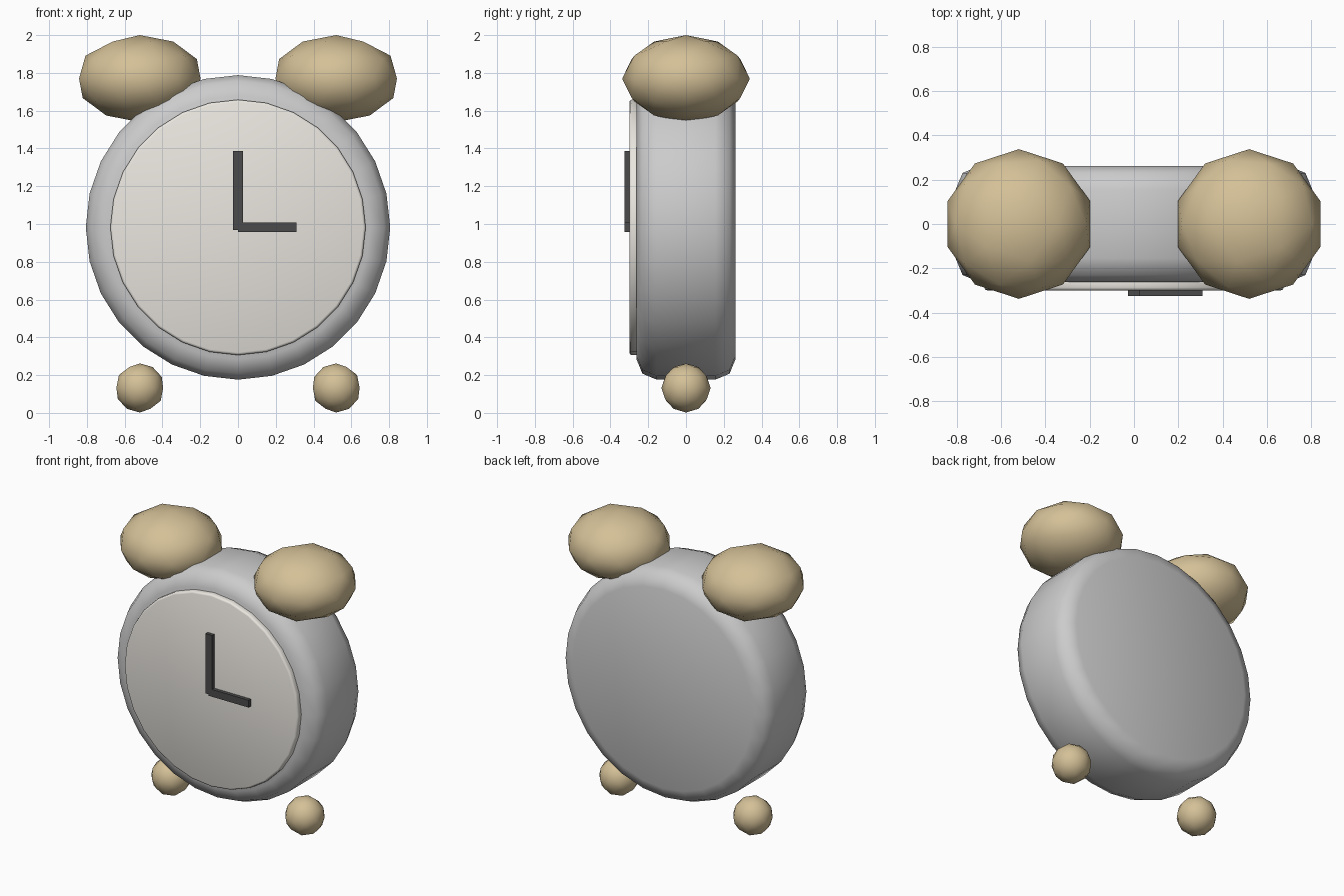
import bpy, bmesh, math
from mathutils import Matrix, Vector

if "Cube" in bpy.data.objects:
    bpy.data.objects.remove(bpy.data.objects["Cube"])


def material(name, rgb):
    m = bpy.data.materials.new(name)
    m.diffuse_color = (*rgb, 1)
    m.use_nodes = True
    m.node_tree.nodes["Principled BSDF"].inputs["Base Color"].default_value = m.diffuse_color
    return m


BRASS = material("brass", (0.66, 0.53, 0.31))
IVORY = material("ivory", (0.82, 0.79, 0.74))
DARK = material("dark", (0.07, 0.07, 0.07))


def finish(name, bm, mat=None, angle=40):
    mesh = bpy.data.meshes.new(name)
    bm.to_mesh(mesh)
    bm.free()
    ob = bpy.data.objects.new(name, mesh)
    bpy.context.collection.objects.link(ob)
    if mat:
        mesh.materials.append(mat)
    if angle:
        bpy.ops.object.select_all(action='DESELECT')
        ob.select_set(True)
        bpy.context.view_layer.objects.active = ob
        bpy.ops.object.shade_smooth_by_angle(angle=math.radians(angle))
    return ob


def disc(name, radius, y0, y1, z, sides, bevel, segments, mat=None):
    """Upright drum along y with rounded rims."""
    bm = bmesh.new()
    m = Matrix.Translation((0, (y0 + y1) / 2, z)) @ Matrix.Rotation(math.pi / 2, 4, 'X')
    bmesh.ops.create_cone(bm, cap_ends=True, segments=sides, radius1=radius,
                          radius2=radius, depth=y1 - y0, matrix=m)
    rims = [e for e in bm.edges if any(len(f.verts) > 4 for f in e.link_faces)]
    bmesh.ops.bevel(bm, geom=rims, offset=bevel, segments=segments,
                    profile=0.5, affect='EDGES')
    return finish(name, bm, mat, 50)


def ball_pair(name, centre, size):
    """Faceted ball on the left, mirrored to the right."""
    bm = bmesh.new()
    m = Matrix.Translation(centre) @ Matrix.Diagonal((*size, 1))
    bmesh.ops.create_icosphere(bm, subdivisions=2, radius=1, matrix=m)
    ob = finish(name, bm, BRASS, 60)
    ob.modifiers.new("mirror", 'MIRROR').use_mirror_merge = False


def bar(name, lo, hi):
    lo, hi = Vector(lo), Vector(hi)
    bm = bmesh.new()
    m = Matrix.Translation((lo + hi) / 2) @ Matrix.Diagonal((*(hi - lo), 1))
    bmesh.ops.create_cube(bm, size=1, matrix=m)
    finish(name, bm, DARK, 0)


# Case and dial
disc("clock_case", 0.806, -0.262, 0.262, 0.982, 28, 0.107, 2)
disc("dial", 0.676, -0.30, -0.24, 0.982, 28, 0.013, 2, IVORY)

# Hands
bar("minute_hand", (-0.026, -0.325, 0.968), (0.026, -0.29, 1.387))
bar("hour_hand", (0, -0.325, 0.957), (0.31, -0.29, 1.008))

# Bells and feet
ball_pair("bells", (-0.52, 0, 1.77), (0.338, 0.338, 0.23))
ball_pair("feet", (-0.52, 0, 0.132), (0.13, 0.13, 0.13))
